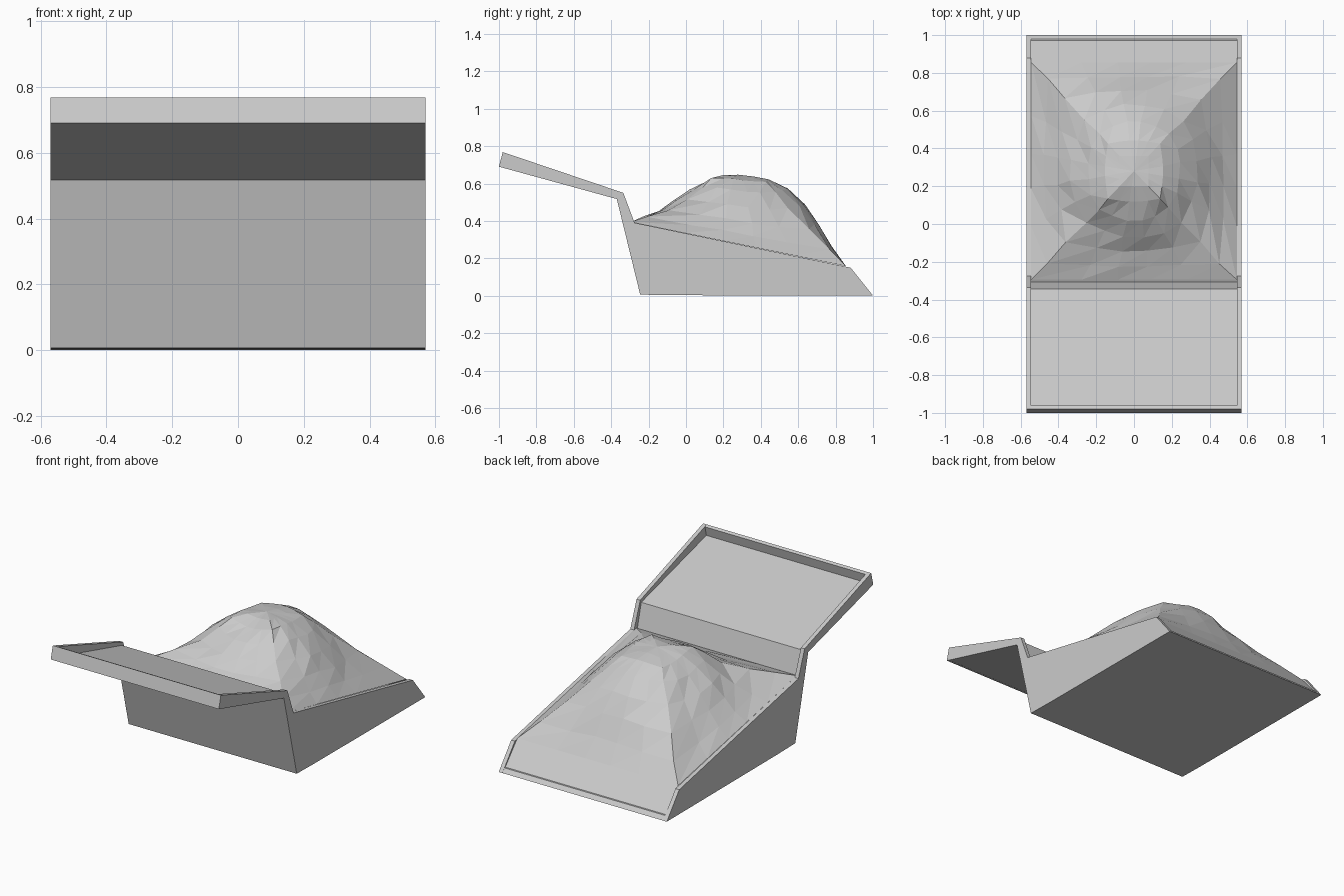
import bpy, math, random

if "Cube" in bpy.data.objects:
    bpy.data.objects.remove(bpy.data.objects["Cube"])
random.seed(4)

W, T = 0.57, 0.025          # half width of the bed, wall thickness


def make(name, verts, faces):
    me = bpy.data.meshes.new(name)
    me.from_pydata(verts, [], faces)
    me.update()
    ob = bpy.data.objects.new(name, me)
    bpy.context.collection.objects.link(ob)
    return ob


def extrude(name, prof, x0, x1):
    """Close a counter-clockwise (y, z) profile between x0 and x1."""
    n = len(prof)
    verts = [(x, y, z) for x in (x0, x1) for y, z in prof]
    faces = [tuple(range(n))[::-1], tuple(range(n, 2 * n))]
    faces += [(i, (i + 1) % n, (i + 1) % n + n, i + n) for i in range(n)]
    return make(name, verts, faces)


# Side walls
side = [(-1, .69), (-.37, .517), (-.245, .006), (-.07, .003), (1, 0), (.88, .15),
        (-.275, .39), (-.335, .55), (-.98, .768)]
extrude("side_wall_left", side, -W, -W + T)
extrude("side_wall_right", side, W - T, W)

# Canopy plate, bulkhead and floor as one folded sheet
sheet = [(-1, .69), (-.37, .517), (-.245, .006), (-.07, .003), (1, 0), (.98, .024),
         (-.215, .035), (-.345, .533), (-.995, .708)]
extrude("bed_sheet", sheet, -W + T, W - T)

# Raised lip on the front edge of the canopy
extrude("canopy_lip", [(-1, .69), (-.98, .684), (-.962, .76), (-.98, .768)],
        -W + T, W - T)


# Heaped load: rings shrinking from the bed rim to the crown
def interp(table, s):
    for (a, p), (b, q) in zip(table, table[1:]):
        if s <= b:
            return p + (q - p) * (s - a) / (b - a)
    return table[-1][1]


FRONT = [(0, .365), (.14, .345), (.28, .3), (.44, .235), (.6, .155), (.74, .09),
         (.87, .042), (1, 0)]
REAR = [(0, .365), (.12, .378), (.28, .38), (.44, .352), (.6, .285), (.74, .2),
        (.87, .092), (1, 0)]
SIDE = [(0, .365), (.14, .36), (.28, .345), (.44, .285), (.6, .205), (.74, .125),
        (.87, .055), (1, 0)]
# how far each ring's corners are rounded off
ROUND = [(.14, 0), (.28, .35), (.44, .8), (.6, .8), (.74, .4), (.87, .12), (1, 0)]
HX, CY, SIDES = W - T, .28, 20
RINGS = [1, .87, .74, .6, .44, .28, .14]


def rim_z(y):
    return .39 - .205 * (y + .275)


verts, faces = [], []
for s in RINGS:
    for k in range(SIDES):
        a = math.pi / 4 + 2 * math.pi * k / SIDES
        c, d = math.cos(a), math.sin(a)
        rnd = interp(ROUND, s)
        f = (1 - rnd) / max(abs(c), abs(d)) + rnd * 1.03
        u, v = c * f * s, d * f * s
        j = .008 if .4 < s < .9 else 0
        x = HX * u + random.uniform(-j, j)
        y = CY + .575 * v + random.uniform(-j, j)
        w = d * d
        h = interp(SIDE, s) * (1 - w) + interp(REAR if d > 0 else FRONT, s) * w
        verts.append((x, y, rim_z(y) + h + random.uniform(-j, j) * .5))
for r in range(len(RINGS) - 1):
    for k in range(SIDES):
        a, b = r * SIDES + k, r * SIDES + (k + 1) % SIDES
        faces += [(a, b, b + SIDES), (a, b + SIDES, a + SIDES)]
top = len(verts)
verts.append((0, CY, .647))
base = (len(RINGS) - 1) * SIDES
faces += [(base + k, base + (k + 1) % SIDES, top) for k in range(SIDES)]
# apron running down to the tail edge
n = len(verts)
verts += [(HX, .972, .026), (-HX, .972, .026)]
faces.append((n, n + 1) + tuple(range(SIDES // 4, -1, -1)))
# front edge tucked against the bulkhead
n = len(verts)
verts += [(-HX, -.315, .385), (HX, -.315, .385)]
h = SIDES // 2
faces.append((n, n + 1) + tuple(range(h + SIDES // 4, h - 1, -1)))
make("heaped_load", verts, faces)
